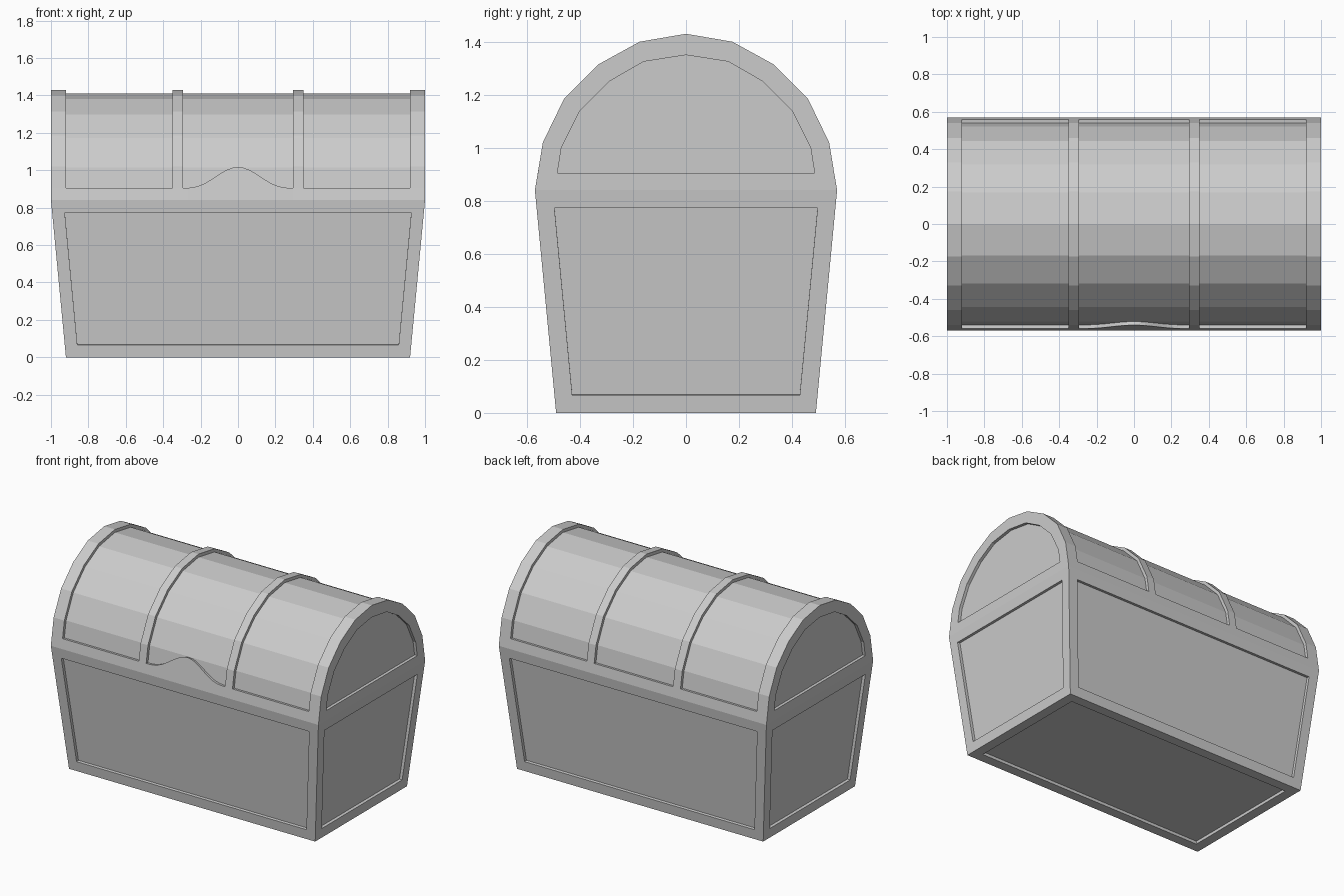
import bpy, bmesh, math
from mathutils import Vector

if "Cube" in bpy.data.objects:
    bpy.data.objects.remove(bpy.data.objects["Cube"])

DEPTH = 0.02
RIM = 0.84


def recess(bm, faces, move):
    """Sink a patch of faces, adding walls around its border."""
    patch = set(faces)
    new = {v: bm.verts.new(move(v.co)) for v in {v for f in patch for v in f.verts}}
    border = [(l.vert, l.link_loop_next.vert) for f in patch for l in f.loops
              if not all(g in patch for g in l.edge.link_faces)]
    for f in patch:
        bm.faces.new([new[v] for v in f.verts])
    for a, b in border:
        bm.faces.new([a, b, new[b], new[a]])
    bmesh.ops.delete(bm, geom=list(patch), context='FACES')


def finish(bm, name):
    bmesh.ops.recalc_face_normals(bm, faces=bm.faces[:])
    me = bpy.data.meshes.new(name)
    bm.to_mesh(me)
    bm.free()
    ob = bpy.data.objects.new(name, me)
    bpy.context.collection.objects.link(ob)
    return ob


# Tapered body with a sunken panel on each side and underneath
bm = bmesh.new()
corners = [(-1, -1), (1, -1), (1, 1), (-1, 1)]
low = [bm.verts.new((x * 0.92, y * 0.49, 0)) for x, y in corners]
top = [bm.verts.new((x, y * 0.57, RIM)) for x, y in corners]
panels = [bm.faces.new(low[::-1])]
for i in range(4):
    j = (i + 1) % 4
    panels.append(bm.faces.new([low[i], low[j], top[j], top[i]]))
bm.normal_update()
bmesh.ops.inset_individual(bm, faces=panels, thickness=0.067, use_even_offset=True)
bm.normal_update()
for f in panels:
    n = f.normal.copy()
    recess(bm, [f], lambda co: co - n * DEPTH)
finish(bm, "chest_body")

# Arched lid: cross-section carried through stations along x
arc = [(0.57, RIM), (0.559, 0.905), (0.54, 1.02), (0.46, 1.185),
       (0.33, 1.315), (0.175, 1.40)]
section = [(-y, z) for y, z in arc] + [(0, 1.43)] + arc[::-1]
inner = [(0.485, 0.905), (0.47, 1.0), (0.40, 1.14), (0.29, 1.25), (0.16, 1.325)]
end_panel = [(-y, z) for y, z in inner] + [(0, 1.35)] + inner[::-1]
MID = 0.295
STEPS = 20
xs = ([-1, -0.92, -0.35] + [-MID + 2 * MID * i / STEPS for i in range(STEPS + 1)]
      + [0.35, 0.92, 1])


def lid_point(x, row):
    y, z = section[row]
    # Raised curve for the clasp area at the front
    if row == 1 and abs(x) < MID:
        z += 0.112 * (0.5 + 0.5 * math.cos(math.pi * x / MID)) ** 1.4
        y = -0.57 + 0.03 * (z - RIM) / 0.18
    return x, y, z


bm = bmesh.new()
grid = [[bm.verts.new(lid_point(x, r)) for r in range(len(section))] for x in xs]
quads = [[bm.faces.new([a[r], b[r], b[r + 1], a[r + 1]]) for r in range(len(section) - 1)]
         for a, b in zip(grid, grid[1:])]

# End frames with arched sunken panels
for col, x in ((grid[0], -1), (grid[-1], 1)):
    ring = [bm.verts.new((x, y, z)) for y, z in end_panel]
    mate = [ring[0]] + ring + [ring[-1]]
    for r in range(len(col)):
        s = (r + 1) % len(col)
        loop = [col[r], col[s], mate[s], mate[r]]
        bm.faces.new(list(dict.fromkeys(loop)))
    recess(bm, [bm.faces.new(ring)], lambda co: Vector((co.x * (1 - DEPTH), co.y, co.z)))

# Three sunken panels between the raised straps
k = 0.965
for first, last in ((1, 2), (3, 3 + STEPS), (4 + STEPS, 5 + STEPS)):
    patch = [f for c in quads[first:last] for f in c[1:-1]]
    recess(bm, patch, lambda co: Vector((co.x, co.y * k, RIM + (co.z - RIM) * k)))
finish(bm, "chest_lid")
